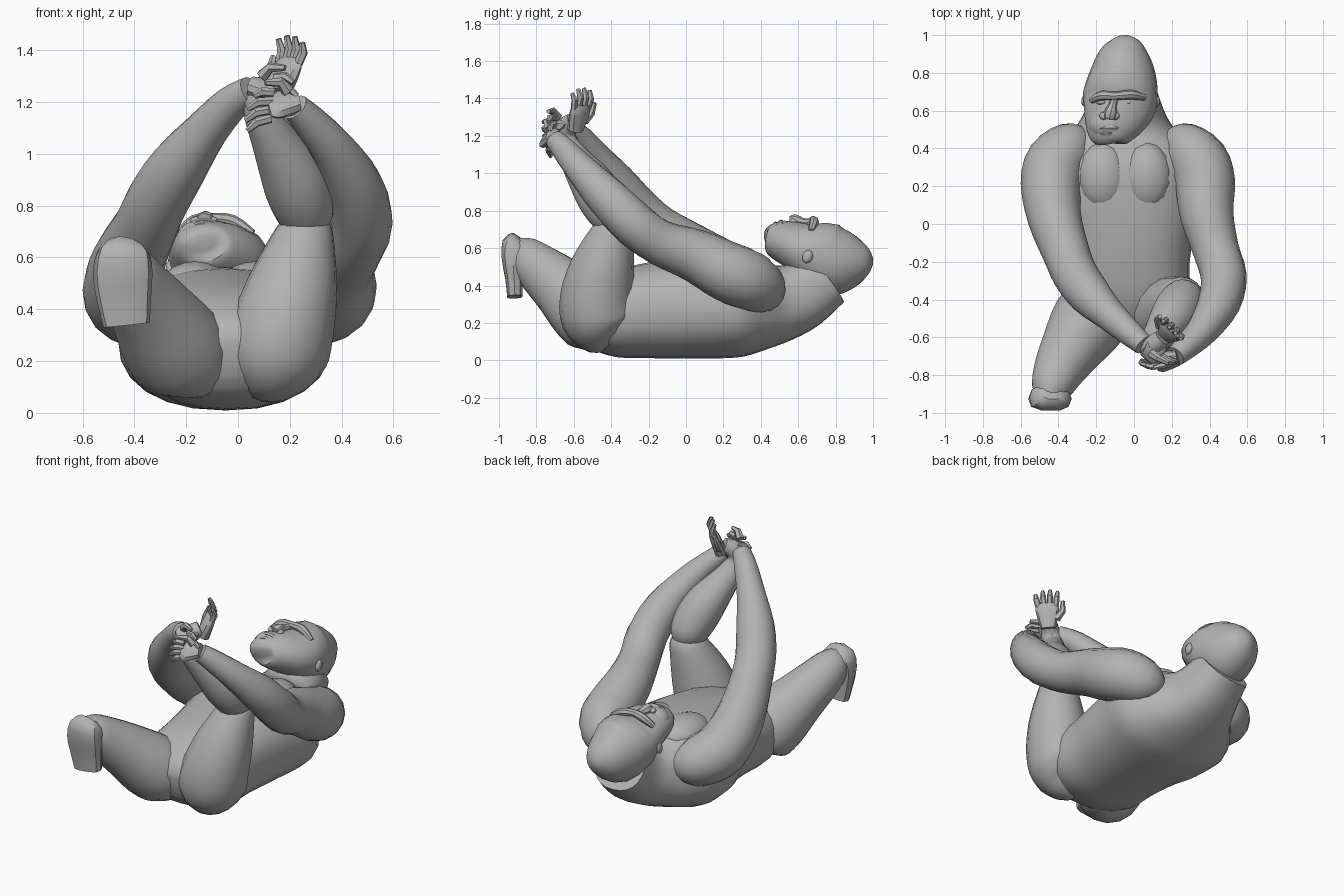
import bpy, bmesh, math
from mathutils import Vector, Matrix

if "Cube" in bpy.data.objects:
    bpy.data.objects.remove(bpy.data.objects["Cube"])

GREY = bpy.data.materials.new("plain grey")
GREY.use_nodes = True
GREY.diffuse_color = (0.45, 0.45, 0.45, 1)
GREY.node_tree.nodes["Principled BSDF"].inputs["Base Color"].default_value = (0.45, 0.45, 0.45, 1)


def finish(bm, name, angle=40):
    bmesh.ops.recalc_face_normals(bm, faces=bm.faces)
    me = bpy.data.meshes.new(name)
    bm.to_mesh(me)
    bm.free()
    me.materials.append(GREY)
    ob = bpy.data.objects.new(name, me)
    bpy.context.collection.objects.link(ob)
    bpy.ops.object.select_all(action='DESELECT')
    ob.select_set(True)
    bpy.context.view_layer.objects.active = ob
    bpy.ops.object.shade_smooth_by_angle(angle=math.radians(angle))
    return ob


def spline(rows, steps):
    """Catmull-Rom through rows of numbers."""
    out = []
    for i in range(len(rows) - 1):
        p = [rows[max(0, min(len(rows) - 1, i + k))] for k in (-1, 0, 1, 2)]
        for s in range(steps):
            t = s / steps
            out.append([0.5 * (2 * b + (c - a) * t + (2 * a - 5 * b + 4 * c - d) * t * t
                               + (3 * b - a - 3 * c + d) * t ** 3) for a, b, c, d in zip(*p)])
    return out + [list(rows[-1])]


def loft(bm, rows, up=(0, 0, 1), sides=16, steps=3, power=1.0):
    """Tube through rows (x, y, z, half width[, half depth]), depth measured along up."""
    rows = [r if len(r) == 5 else (*r, r[3]) for r in rows]
    pts = spline(rows, steps)
    rings = []
    for i, (x, y, z, a, b) in enumerate(pts):
        tan = Vector(pts[min(i + 1, len(pts) - 1)][:3]) - Vector(pts[max(i - 1, 0)][:3])
        side = tan.cross(Vector(up)).normalized()
        top = side.cross(tan).normalized()
        ring = []
        for k in range(sides):
            t = 2 * math.pi * k / sides
            c, s = math.cos(t), math.sin(t)
            u = math.copysign(abs(c) ** power, c) * a
            v = math.copysign(abs(s) ** power, s) * b
            ring.append(bm.verts.new(Vector((x, y, z)) + side * u + top * v))
        rings.append(ring)
    for r, q in zip(rings, rings[1:]):
        for k in range(sides):
            bm.faces.new((r[k], r[(k + 1) % sides], q[(k + 1) % sides], q[k]))
    bm.faces.new(rings[0])
    bm.faces.new(rings[-1])


def tube(name, rows, angle=40, **kw):
    bm = bmesh.new()
    loft(bm, rows, **kw)
    return finish(bm, name, angle)


def ball(name, loc, size, turn=(0, 0, 0), segs=14):
    bm = bmesh.new()
    m = Matrix.Translation(loc)
    for ang, axis in zip(turn, "XYZ"):
        m = m @ Matrix.Rotation(math.radians(ang), 4, axis)
    bmesh.ops.create_uvsphere(bm, u_segments=segs, v_segments=segs // 2 + 2, radius=1,
                              matrix=m @ Matrix.Diagonal((*size, 1)))
    return finish(bm, name, 60)


def grasper(name, base, fwd, across, curl, palm, length, thumb):
    """Hand or foot: flat palm, four bent digits spread across, one opposed digit."""
    base, fwd = Vector(base), Vector(fwd).normalized()
    across, curl = Vector(across).normalized(), Vector(curl).normalized()
    bm = bmesh.new()
    loft(bm, [(*(base + fwd * palm * t), w, d) for t, w, d in
              ((-0.3, .045, .04), (0.3, .062, .036), (0.8, .07, .03), (1.05, .055, .018))],
         up=curl, sides=10, steps=2)
    for k in range(4):
        s = k - 1.5
        a = base + fwd * palm * 0.85 + across * s * 0.034
        le = length * (1, 1.12, 1.08, 0.85)[k]
        b = a + fwd * le * 0.55 + across * s * 0.006
        c = b + fwd * le * 0.4 + curl * le * 0.3 + across * s * 0.004
        loft(bm, [(*a, .018), (*b, .018), (*c, .011)], up=curl, sides=6, steps=1)
    a = base + across * thumb * 0.05 + fwd * palm * 0.2
    b = a + across * thumb * 0.04 + fwd * palm * 0.4
    c = b + across * thumb * 0.005 + fwd * length * 0.6
    loft(bm, [(*a, .026), (*b, .02), (*c, .012)], up=curl, sides=6, steps=1)
    return finish(bm, name, 35)


# Torso running from the rump up into the neck, lying on its back
tube("torso", [(-.04, -.60, .21, .10, .07), (-.04, -.55, .22, .24, .15), (-.04, -.40, .24, .33, .225),
               (-.04, -.20, .265, .335, .255), (-.04, 0, .28, .365, .27), (-.05, .15, .285, .40, .275),
               (-.05, .30, .29, .41, .27), (-.05, .42, .295, .34, .235), (-.05, .52, .31, .25, .205),
               (-.05, .62, .35, .195, .185), (-.06, .75, .44, .16, .16)], sides=24, power=0.85)
for side, x in (("right", -.165), ("left", .065)):
    ball(side + "_chest", (x, .25, .49), (.135, .185, .095))

# Head, chin to crown
tube("head", [(-.14, .425, .655, .05, .03), (-.14, .445, .655, .10, .075), (-.125, .50, .64, .14, .105),
              (-.10, .57, .62, .175, .125), (-.08, .63, .595, .195, .145), (-.07, .69, .57, .197, .18),
              (-.06, .78, .535, .18, .195), (-.055, .88, .53, .145, .155), (-.05, .95, .53, .10, .10),
              (-.05, .985, .53, .055, .055), (-.05, 1.0, .53, .015, .015)], up=(0, .1, 1), sides=18)
ball("muzzle", (-.135, .525, .675), (.105, .085, .072))
tube("brow_ridge", [(-.225, .655, .69, .018), (-.17, .68, .738, .026), (-.10, .678, .75, .022),
                    (-.02, .685, .738, .026), (.055, .67, .69, .018)], up=(0, 1, 0), sides=8)
tube("nose_bridge", [(-.10, .675, .74, .02), (-.113, .63, .738, .022), (-.125, .585, .745, .036),
                     (-.13, .56, .742, .03)], sides=8, steps=2)
tube("upper_lip", [(-.215, .49, .685, .012), (-.17, .505, .727, .014), (-.135, .508, .738, .015),
                   (-.09, .508, .727, .014), (-.05, .50, .685, .012)], up=(0, 1, 0), sides=6)
tube("lower_lip", [(-.20, .475, .69, .012), (-.14, .478, .727, .016), (-.065, .48, .69, .012)],
     up=(0, 1, 0), sides=6)
for side, s in (("right", -1), ("left", 1)):
    ball(side + "_nostril", (-.13 + s * .032, .572, .742), (.022, .022, .016), segs=8)
    ball(side + "_eye", (-.105 + s * .07, .645, .712), (.027, .014, .018), segs=10)
    ball(side + "_ear", (-.07 + s * .193, .65, .555), (.016, .028, .036), (-20, 0, 0), segs=10)

# Arms, shoulder to wrist
tube("left_arm", [(.18, .43, .36, .08), (.25, .41, .38, .135), (.34, .33, .43, .16), (.375, .22, .475, .16),
                  (.385, .05, .56, .142), (.435, -.14, .63, .122), (.475, -.28, .73, .122),
                  (.45, -.42, .87, .112), (.365, -.56, 1.02, .085), (.27, -.655, 1.13, .066),
                  (.22, -.70, 1.18, .055)])
tube("right_arm", [(-.25, .43, .36, .08), (-.32, .41, .38, .135), (-.41, .33, .42, .16), (-.44, .21, .475, .16),
                   (-.42, .03, .59, .142), (-.36, -.15, .71, .125), (-.31, -.27, .82, .12),
                   (-.23, -.38, .95, .112), (-.13, -.48, 1.08, .086), (-.03, -.57, 1.19, .07),
                   (.05, -.64, 1.245, .056)])

# Left leg, bent upward and held by the hands
tube("left_thigh", [(.13, -.40, .09, .07), (.13, -.43, .13, .145), (.145, -.465, .22, .20),
                    (.175, -.475, .34, .198), (.215, -.445, .50, .172), (.25, -.40, .65, .128),
                    (.27, -.375, .73, .095), (.275, -.365, .77, .05)], up=(0, 1, 0))
tube("left_shin", [(.275, -.36, .70, .06), (.265, -.385, .75, .105), (.24, -.44, .84, .125),
                   (.20, -.50, .94, .12), (.13, -.59, 1.07, .085), (.085, -.645, 1.17, .064),
                   (.10, -.645, 1.24, .058), (.15, -.60, 1.28, .045)], up=(0, 1, 0))
grasper("left_foot", (.17, -.585, 1.26), (.3, .25, 1), (1, -1, 0), (-1, -1, .4), .11, .10, -1)

# Right leg, ending in a flat cut below the knee
tube("right_thigh", [(-.20, -.40, .09, .06), (-.19, -.42, .13, .145), (-.21, -.47, .205, .195),
                     (-.265, -.555, .285, .195), (-.335, -.665, .39, .165), (-.395, -.77, .48, .138),
                     (-.435, -.865, .555, .11), (-.45, -.93, .59, .07)])
tube("right_shin", [(-.435, -.895, .655, .05, .04), (-.44, -.915, .62, .10, .07), (-.445, -.925, .54, .115, .062),
                    (-.44, -.92, .44, .105, .048), (-.43, -.915, .34, .09, .042)],
     up=(0, 1, 0), sides=10, steps=2, power=0.7)

# Hands clasped around the raised foot
grasper("left_hand", (.205, -.715, 1.195), (-1, -.25, -.12), (.1, -.2, 1), (.1, .6, -.6), .09, .10, 1)
grasper("right_hand", (.075, -.665, 1.255), (1, -.45, -.15), (.1, -.3, 1), (-.1, .4, -.9), .08, .10, 1)
